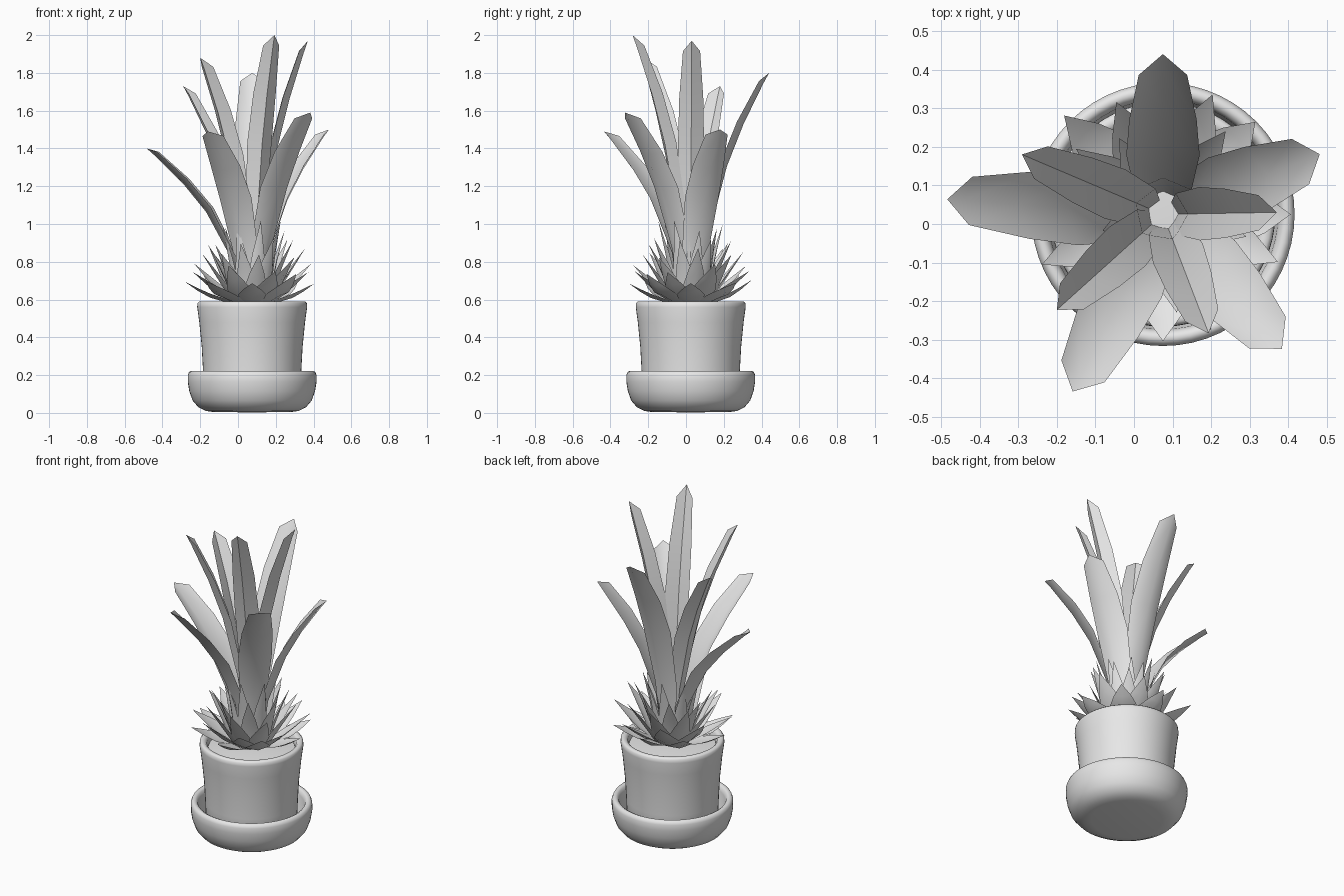
import bpy, bmesh, math, random
from mathutils import Vector, Matrix

random.seed(4)
if "Cube" in bpy.data.objects:
    bpy.data.objects.remove(bpy.data.objects["Cube"])

CENTRE = Vector((0.075, 0.025, 0))  # plant axis

grey = bpy.data.materials.new("plain_grey")
grey.use_nodes = True
grey.diffuse_color = (0.8, 0.8, 0.8, 1)
grey.node_tree.nodes["Principled BSDF"].inputs["Base Color"].default_value = grey.diffuse_color


def finish(name, bm, angle):
    mesh = bpy.data.meshes.new(name)
    bm.to_mesh(mesh)
    bm.free()
    mesh.materials.append(grey)
    obj = bpy.data.objects.new(name, mesh)
    obj.location = CENTRE
    bpy.context.collection.objects.link(obj)
    bpy.ops.object.select_all(action='DESELECT')
    obj.select_set(True)
    bpy.context.view_layer.objects.active = obj
    bpy.ops.object.shade_smooth_by_angle(angle=math.radians(angle))


def lathe(name, profile, steps=56):
    """Spin a (radius, height) outline around the plant axis."""
    bm = bmesh.new()
    verts = [bm.verts.new((r, 0, z)) for r, z in profile]
    edges = [bm.edges.new(pair) for pair in zip(verts, verts[1:])]
    bmesh.ops.spin(bm, geom=verts + edges, cent=(0, 0, 0), axis=(0, 0, 1),
                   angle=math.tau, steps=steps)
    bmesh.ops.remove_doubles(bm, verts=bm.verts, dist=0.0005)
    bmesh.ops.recalc_face_normals(bm, faces=bm.faces)
    finish(name, bm, 60)


def add_leaf(bm, angle, base, tip, width, fold, bend, shape):
    """Creased blade from base to tip (radius, height); shape is (position, width) rows."""
    turn = Matrix.Rotation(math.radians(angle), 3, 'Z')
    dr, dz = tip[0] - base[0], tip[1] - base[1]
    rows = []
    for s, w in shape:
        spine = Vector((base[0] + dr * s ** bend, 0, base[1] + dz * s))
        slope = dr * bend * max(s, 0.05) ** (bend - 1)
        inward = Vector((-dz, 0, slope)).normalized()
        half = width * w / 2
        points = [spine]
        if w:
            points = [spine + inward * fold * w * abs(k) + Vector((0, k * half, 0))
                      for k in (-1, 0, 1)]
        rows.append([bm.verts.new(turn @ p) for p in points])
    for a, b in zip(rows, rows[1:]):
        for i in (0, 1):
            if len(b) == 1:
                bm.faces.new((a[i], a[i + 1], b[0]))
            else:
                bm.faces.new((a[i], a[i + 1], b[i + 1], b[i]))


# Saucer with a rounded rim
lathe("saucer", [(0, 0.003), (0.2, 0.004), (0.245, 0.01), (0.285, 0.03), (0.315, 0.065),
                 (0.333, 0.115), (0.341, 0.165), (0.341, 0.2), (0.334, 0.217), (0.32, 0.223),
                 (0.305, 0.215), (0.298, 0.19), (0.292, 0.12), (0.27, 0.07), (0, 0.06)])

# Flared pot with a rolled lip
lathe("pot", [(0, 0.05), (0.24, 0.05), (0.255, 0.07), (0.26, 0.22), (0.267, 0.35),
              (0.28, 0.48), (0.291, 0.56), (0.29, 0.58), (0.28, 0.59), (0.262, 0.588),
              (0.25, 0.575), (0.245, 0.54), (0.24, 0.5)])

# Soil surface
lathe("soil", [(0.243, 0.545), (0.15, 0.555), (0, 0.56)])

# Long blades: direction, tip radius, tip height
BLADE = [(0, 0.45), (0.3, 0.78), (0.6, 1), (0.78, 0.92), (0.955, 0.66), (1, 0)]
long_leaves = {
    "outer_leaves": [(21, 0.435, 1.5), (90, 0.415, 1.8), (176, 0.56, 1.4),
                     (243, 0.515, 1.49), (311.5, 0.465, 1.59)],
    "inner_leaves": [(1, 0.295, 1.97), (157, 0.397, 1.73), (222, 0.37, 1.88),
                     (291, 0.33, 2.0)],
}
for name, tips in long_leaves.items():
    outer = name == "outer_leaves"
    bm = bmesh.new()
    for angle, radius, height in tips:
        add_leaf(bm, angle, (0.06 if outer else 0.04, 0.56), (radius, height),
                 0.19 if outer else 0.138, 0.04, 1.95, BLADE)
    finish(name, bm, 60)

# Rings of short pointed leaves: tip radius, tip height, width, start angle, bend
SPIKE = [(0, 0.75), (0.3, 1), (0.6, 0.65), (1, 0)]
rings = [(0.345, 0.71, 0.15, 0, 0.6), (0.325, 0.77, 0.14, 22.5, 0.8),
         (0.27, 0.85, 0.12, 8, 1.0), (0.23, 0.91, 0.11, 30, 1.2),
         (0.17, 0.99, 0.1, 15, 1.4)]
bm = bmesh.new()
for radius, height, width, start, bend in rings:
    for i in range(8):
        grow = random.uniform(0.93, 1.06)
        add_leaf(bm, start + i * 45, (0.1, 0.575),
                 (radius * grow, height + random.uniform(-0.03, 0.03)),
                 width, 0.02, bend, SPIKE)
finish("short_leaves", bm, 60)
